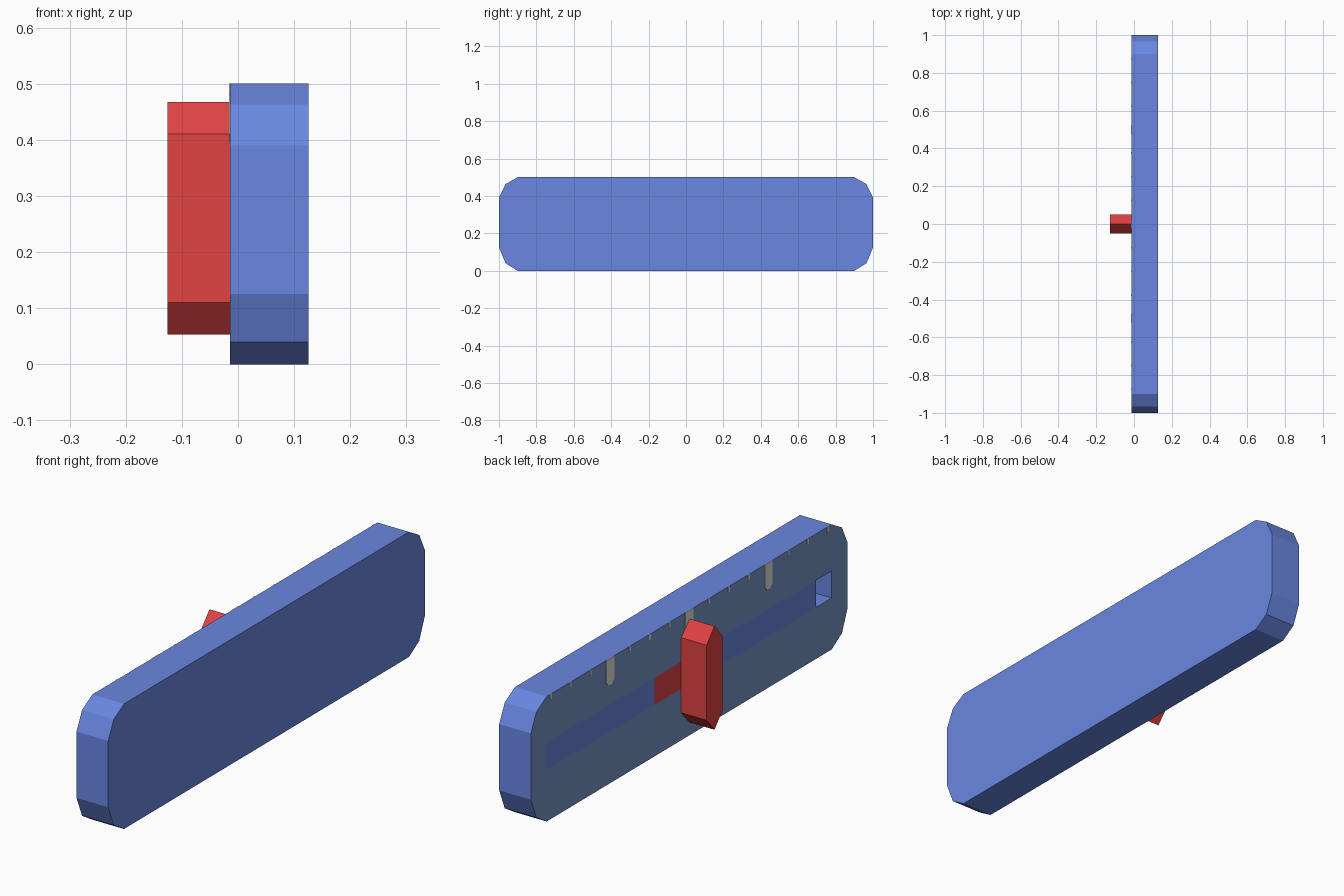
import bpy, bmesh

if "Cube" in bpy.data.objects:
    bpy.data.objects.remove(bpy.data.objects["Cube"])

def srgb(r, g, b):
    lin = lambda c: (c / 255 / 12.92) if c <= 10 else ((c / 255 + 0.055) / 1.055) ** 2.4
    return (lin(r), lin(g), lin(b), 1.0)

def material(name, rgb):
    m = bpy.data.materials.new(name)
    m.diffuse_color = srgb(*rgb)
    m.use_nodes = True
    m.node_tree.nodes["Principled BSDF"].inputs["Base Color"].default_value = m.diffuse_color
    return m

blue = material("blue", (105, 135, 225))
slate = material("slate_blue", (118, 150, 200))
red = material("red", (225, 66, 66))
cream = material("pale_grey", (228, 228, 214))

def extrude_x(name, profile, x0, x1, *mats):
    """Prism from a (y, z) outline, running from x0 to x1."""
    bm = bmesh.new()
    face = bm.faces.new([bm.verts.new((x0, y, z)) for y, z in profile])
    out = bmesh.ops.extrude_face_region(bm, geom=[face])
    moved = [v for v in out["geom"] if isinstance(v, bmesh.types.BMVert)]
    bmesh.ops.translate(bm, verts=moved, vec=(x1 - x0, 0, 0))
    bmesh.ops.recalc_face_normals(bm, faces=bm.faces)
    me = bpy.data.meshes.new(name)
    bm.to_mesh(me)
    bm.free()
    for m in mats:
        me.materials.append(m)
    ob = bpy.data.objects.new(name, me)
    bpy.context.collection.objects.link(ob)
    return ob

def rect(y0, y1, z0, z1):
    return [(y0, z0), (y1, z0), (y1, z1), (y0, z1)]

FACE, BACK, KNOB = -0.014, 0.126, -0.126
Z0, Z1 = 0.206, 0.314

# housing with rounded-off ends
half = [(0.9, 0), (0.965, 0.04), (1, 0.125), (1, 0.39), (0.965, 0.463), (0.9, 0.5)]
housing = extrude_x("housing", half + [(-y, z) for y, z in reversed(half)],
                    FACE, BACK, blue, slate)

# long slot cut into the dial side
cutter = extrude_x("slot_cutter", rect(-0.9, 0.9, Z0, Z1), FACE - 0.05, FACE + 0.09, blue)
mod = housing.modifiers.new("slot", 'BOOLEAN')
mod.operation, mod.solver, mod.object = 'DIFFERENCE', 'EXACT', cutter
bpy.context.view_layer.objects.active = housing
bpy.ops.object.modifier_apply(modifier="slot")
bpy.data.objects.remove(cutter)
for p in housing.data.polygons:
    p.material_index = int(p.normal.x < -0.9 and abs(p.center.x - FACE) < 0.005)

# sliding strip that fills the slot, except for a gap at one end
extrude_x("strip_long", rect(0.218, 0.9, Z0, Z1), FACE, FACE + 0.09, blue)
extrude_x("strip_short", rect(-0.8, -0.2, Z0, Z1), FACE, FACE + 0.09, blue)
extrude_x("slider_base", rect(-0.2, 0.218, Z0, Z1), FACE, FACE + 0.09, red)

# six-sided knob
extrude_x("slider_knob", [(0.05, 0.11), (0.05, 0.41), (0, 0.467),
                          (-0.05, 0.41), (-0.05, 0.11), (0, 0.053)], KNOB, FACE, red)

# scale marks along the top edge
for i in range(-7, 8):
    y = i * 0.125
    if i % 4 == 0:
        mark = [(y - 0.025, 0.5), (y - 0.025, 0.41), (y - 0.01, 0.395),
                (y + 0.01, 0.395), (y + 0.025, 0.41), (y + 0.025, 0.5)]
        extrude_x("large_mark", mark, FACE - 0.002, FACE, cream)
    else:
        extrude_x("small_mark", rect(y - 0.005, y + 0.005, 0.48, 0.5),
                  FACE - 0.002, FACE, cream)
